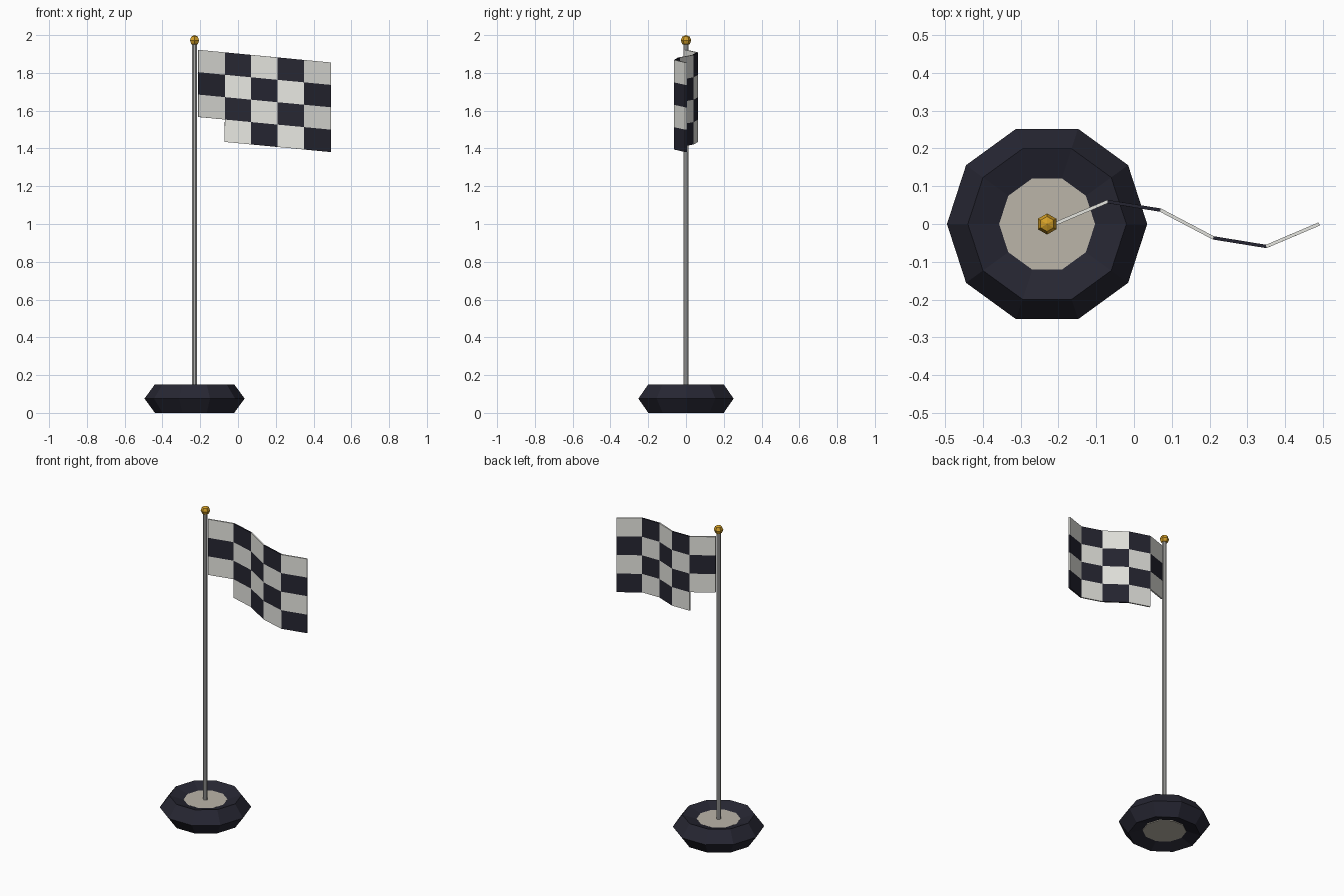
import bpy
import bmesh
from math import sin, cos, pi, tau

cube = bpy.data.objects.get("Cube")
if cube:
    bpy.data.objects.remove(cube)


def material(name, *rgb):
    """Flat material from 0-255 sRGB values."""
    colour = [((c / 255 + 0.055) / 1.055) ** 2.4 for c in rgb] + [1.0]
    mat = bpy.data.materials.new(name)
    mat.use_nodes = True
    mat.diffuse_color = colour
    bsdf = mat.node_tree.nodes["Principled BSDF"]
    bsdf.inputs["Base Color"].default_value = colour
    bsdf.inputs["Roughness"].default_value = 0.8
    return mat


dark = material("dark_rubber", 38, 38, 50)
white = material("off_white", 232, 232, 226)
stone = material("pale_stone", 187, 181, 169)
steel = material("grey_steel", 176, 176, 174)
gold = material("gold", 212, 160, 40)

POLE_X = -0.23


def finish(name, bm, *mats):
    mesh = bpy.data.meshes.new(name)
    bm.to_mesh(mesh)
    bm.free()
    for mat in mats:
        mesh.materials.append(mat)
    obj = bpy.data.objects.new(name, mesh)
    bpy.context.collection.objects.link(obj)
    return obj


def lathe(name, profile, sides, mat, turn=0.0, ring=False):
    """Spin (radius, z) points round the pole axis; ring joins last to first."""
    bm = bmesh.new()
    loops = [[bm.verts.new((POLE_X + r * cos(turn + tau * i / sides),
                            r * sin(turn + tau * i / sides), z))
              for i in range(sides)] for r, z in profile]
    pairs = list(zip(loops, loops[1:]))
    if ring:
        pairs.append((loops[-1], loops[0]))
    else:
        bm.faces.new(loops[0][::-1])
        bm.faces.new(loops[-1])
    for low, high in pairs:
        for i in range(sides):
            j = (i + 1) % sides
            bm.faces.new((low[i], low[j], high[j], high[i]))
    bmesh.ops.remove_doubles(bm, verts=bm.verts, dist=1e-5)
    bmesh.ops.recalc_face_normals(bm, faces=bm.faces)
    return finish(name, bm, mat)


# Tyre base: ten sides, five-sided section
section = [(0.185 + 0.08 * cos(tau * k / 5), 0.0757 + 0.0796 * sin(tau * k / 5))
           for k in range(5)]
lathe("tyre_base", section, 10, dark, ring=True)

# Filled centre of the tyre
lathe("hub", [(0.127, 0.022), (0.127, 0.125)], 10, stone)

# Pole and finial
lathe("pole", [(0.0135, 0.1), (0.0135, 1.96)], 8, steel, turn=pi / 8)
ball = [(0.028 * sin(pi * k / 4), 1.972 - 0.028 * cos(pi * k / 4))
        for k in range(1, 4)]
ball = [(1e-6, 1.944)] + ball + [(1e-6, 2.0)]
lathe("finial", ball, 6, gold, turn=pi / 6)

# Waving chequered flag, lower corner by the pole missing
COLS, ROWS, CELL, DROP = 5, 4, 0.14, 0.1185
bm = bmesh.new()
grid = [[bm.verts.new((-0.21 + CELL * i, 0.0625 * sin(tau * i / COLS),
                       1.922 - 0.0134 * i - DROP * j))
         for j in range(ROWS + 1)] for i in range(COLS + 1)]
for i in range(COLS):
    for j in range(ROWS):
        if (i, j) == (0, ROWS - 1):
            continue
        face = bm.faces.new((grid[i][j], grid[i][j + 1],
                             grid[i + 1][j + 1], grid[i + 1][j]))
        face.material_index = (i + j) % 2
bmesh.ops.delete(bm, geom=[v for v in bm.verts if not v.link_faces],
                 context='VERTS')
flag = finish("flag", bm, white, dark)
cloth = flag.modifiers.new("cloth_thickness", 'SOLIDIFY')
cloth.thickness = 0.009
cloth.offset = 0
